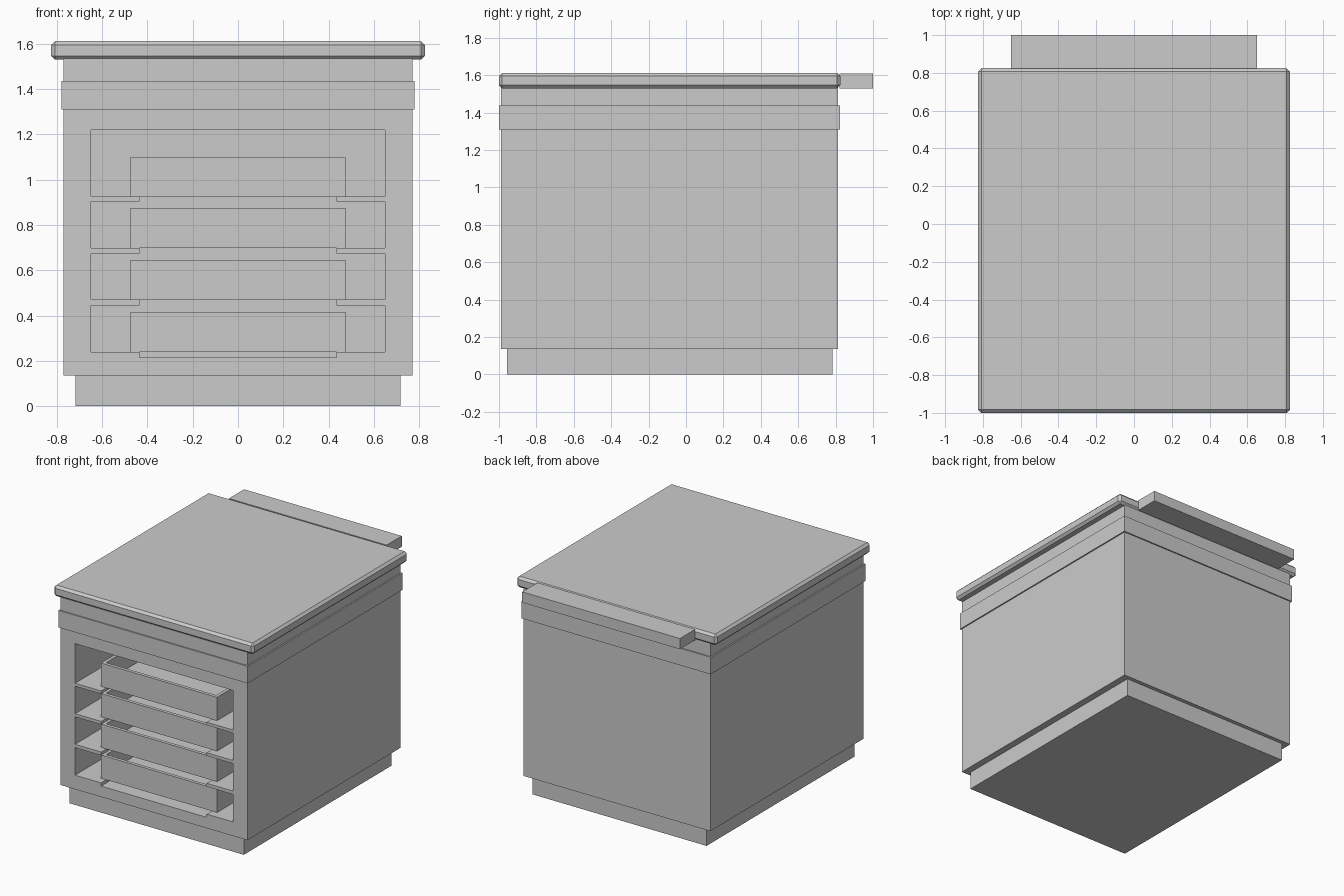
import bpy
import bmesh

if "Cube" in bpy.data.objects:
    bpy.data.objects.remove(bpy.data.objects["Cube"])


def box(name, x, y0, y1, z0, z1):
    """Box symmetric in x, given by half width and y / z limits."""
    bm = bmesh.new()
    bmesh.ops.create_cube(bm, size=1)
    for v in bm.verts:
        v.co.x *= 2 * x
        v.co.y = y0 if v.co.y < 0 else y1
        v.co.z = z0 if v.co.z < 0 else z1
    return add(name, bm)


def add(name, bm):
    mesh = bpy.data.meshes.new(name)
    bm.to_mesh(mesh)
    bm.free()
    ob = bpy.data.objects.new(name, mesh)
    bpy.context.collection.objects.link(ob)
    return ob


def cut(ob, cutter):
    mod = ob.modifiers.new("cut", 'BOOLEAN')
    mod.operation = 'DIFFERENCE'
    mod.solver = 'EXACT'
    mod.object = cutter
    cutter.hide_render = True
    cutter.hide_viewport = True
    cutter.display_type = 'WIRE'


# plinth, cabinet body and trim band
box("plinth", 0.718, -0.957, 0.783, 0, 0.135)
body = box("cabinet_body", 0.77, -0.99, 0.813, 0.135, 1.535)
band = box("trim_band", 0.78, -1.0, 0.823, 1.31, 1.437)

# chamfered top slab and rear ledge
top = box("top_slab", 0.825, -1.0, 0.825, 1.53, 1.612)
bev = top.modifiers.new("chamfer", 'BEVEL')
bev.width = 0.017
bev.segments = 1
box("rear_ledge", 0.65, 0.822, 1.0, 1.53, 1.61)

# stacked bays joined by the narrower finger slots, as one extruded profile
bays = [(0.24, 0.445), (0.47, 0.675), (0.698, 0.903), (0.925, 1.22)]
right = []
for z0, z1 in bays:
    right += [(0.435, z0 - 0.024), (0.435, z0), (0.65, z0), (0.65, z1)]
    # the slot above starts exactly at this bay's ceiling
for i in range(1, len(bays)):
    right[4 * i] = (0.435, bays[i - 1][1])
outline = right + [(-x, z) for x, z in reversed(right)]
bm = bmesh.new()
face = bm.faces.new([bm.verts.new((x, -1.1, z)) for x, z in outline])
ext = bmesh.ops.extrude_face_region(bm, geom=[face])
for v in ext["geom"]:
    if isinstance(v, bmesh.types.BMVert):
        v.co.y = 0.62
bmesh.ops.recalc_face_normals(bm, faces=bm.faces)
cut(body, add("bay_cutter", bm))

# open trays, one in each bay
for i, (z0, _) in enumerate(bays):
    tray = box(f"tray_{i + 1}", 0.478, -0.93, 0.56, z0, z0 + 0.174)
    cut(tray, box(f"tray_cutter_{i + 1}", 0.453, -0.905, 0.535, z0 + 0.035, z0 + 0.3))
